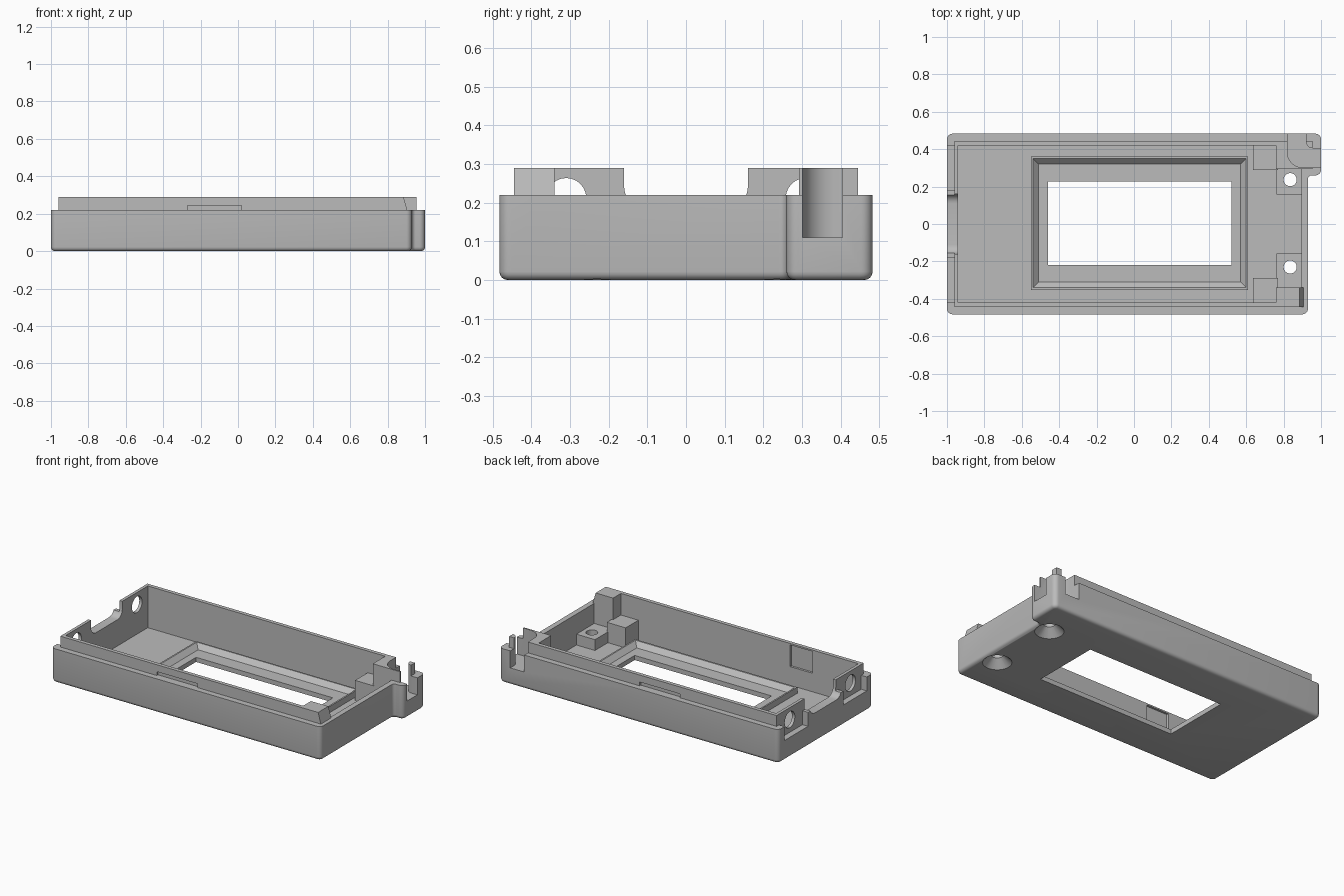
import bpy, bmesh, math
from mathutils import Vector

old = bpy.data.objects.get("Cube")
if old:
    bpy.data.objects.remove(old, do_unlink=True)

grey = bpy.data.materials.new("plain_grey")
grey.use_nodes = True
colour = (0.5, 0.5, 0.5, 1)
grey.diffuse_color = colour
grey.node_tree.nodes["Principled BSDF"].inputs["Base Color"].default_value = colour


def add_object(name, bm):
    bmesh.ops.recalc_face_normals(bm, faces=bm.faces)
    mesh = bpy.data.meshes.new(name)
    bm.to_mesh(mesh)
    bm.free()
    mesh.materials.append(grey)
    obj = bpy.data.objects.new(name, mesh)
    bpy.context.collection.objects.link(obj)
    return obj


def fillet(points, steps=6):
    """Round each corner that carries a radius as its third value."""
    out = []
    for i, p in enumerate(points):
        corner = Vector(p[:2])
        if len(p) < 3:
            out.append(corner)
            continue
        a = (Vector(points[i - 1][:2]) - corner).normalized() * p[2]
        b = (Vector(points[(i + 1) % len(points)][:2]) - corner).normalized() * p[2]
        for k in range(steps + 1):
            t = k / steps * math.pi / 2
            out.append(corner + a * (1 - math.sin(t)) + b * (1 - math.cos(t)))
    return out


def prism(name, points, low, high, axis="z", edge_round=0):
    """Extrude a filleted outline along an axis."""
    place = {"x": lambda p, h: (h, p.x, p.y),
             "y": lambda p, h: (p.x, h, p.y),
             "z": lambda p, h: (p.x, p.y, h)}[axis]
    bm = bmesh.new()
    outline = fillet(points)
    base = bm.faces.new([bm.verts.new(place(p, low)) for p in outline])
    lid = [bm.verts.new(place(p, high)) for p in outline]
    bm.faces.new(lid)
    n = len(lid)
    for i in range(n):
        j = (i + 1) % n
        bm.faces.new((base.verts[i], base.verts[j], lid[j], lid[i]))
    bmesh.ops.recalc_face_normals(bm, faces=bm.faces)
    if edge_round:
        bmesh.ops.bevel(bm, geom=list(base.edges), offset=edge_round,
                        segments=4, profile=0.5, affect="EDGES")
    return add_object(name, bm)


def box(name, x0, x1, y0, y1, z0, z1):
    return prism(name, [(x0, y0), (x1, y0), (x1, y1), (x0, y1)], z0, z1)


def cone(name, r1, r2, x, y, z0, z1):
    bm = bmesh.new()
    bmesh.ops.create_cone(bm, cap_ends=True, segments=32, radius1=r1,
                          radius2=r2, depth=z1 - z0)
    bmesh.ops.translate(bm, verts=bm.verts, vec=(x, y, (z0 + z1) / 2))
    return add_object(name, bm)


def combine(target, tool, operation):
    mod = target.modifiers.new("combine", "BOOLEAN")
    mod.operation, mod.solver, mod.object = operation, "EXACT", tool
    graph = bpy.context.evaluated_depsgraph_get()
    mesh = bpy.data.meshes.new_from_object(target.evaluated_get(graph))
    target.modifiers.clear()
    target.data = mesh
    bpy.data.objects.remove(tool, do_unlink=True)


def add(tool):
    combine(case, tool, "UNION")


def cut(tool):
    combine(case, tool, "DIFFERENCE")


# Outer shell with a corner tab
r = 0.03
case = prism("case_shell", [(-1, -.483, r), (.93, -.483, r), (.93, .26, .02),
                            (1, .26, r), (1, .483, r), (-1, .483, r)],
             0, .22, edge_round=.022)

# Raised lip, then the hollow inside
add(prism("lip", [(-.96, -.445), (.905, -.445), (.905, .293), (.955, .293),
                  (.955, .445), (-.96, .445)], .15, .29))
cut(box("cavity", -.94, .895, -.42, .42, .02, .5))
cut(box("end_opening", .7, .94, -.34, .293, .22, .5))

# Corner blocks, low steps and screw bosses at the tab end
add(box("back_corner_block", .76, .92, .293, .435, .01, .29))
add(box("front_corner_block", .76, .9, -.435, -.34, .01, .29))
for side in (-1, 1):
    ys = sorted((side * .29, side * .43))
    add(box("step_block", .635, .77, *ys, .01, .15))
    ys = sorted((side * .158, side * .345))
    add(box("screw_boss", .762, .91, *ys, .01, .09))
cut(prism("lip_end_slope", [(.905, .22), (.885, .29), (.88, .31), (.95, .31),
                            (.95, .22)], -.46, -.3, "y"))

# Screw holes with countersinks underneath
for y in (-.23, .237):
    cut(cone("screw_hole", .035, .035, .835, y, -.1, .2))
    cut(cone("countersink", .095, .03, .835, y, -.01, .055))

# Curved strap channel around the corner post
cut(prism("strap_channel", [(.82, .6), (.82, .302, .08), (1.1, .302),
                            (1.1, .405), (.92, .405, .035), (.92, .6)], .11, .5))

# Window frame with sloped inner edge and through opening
add(box("window_frame", -.55, .61, -.352, .36, .01, .06))
bm = bmesh.new()
rings = []
for z, grow in ((.03, 0), (.07, .04)):
    rings.append([bm.verts.new((x, y, z)) for x, y in (
        (-.51 - grow, -.31 - grow), (.57 + grow, -.31 - grow),
        (.57 + grow, .32 + grow), (-.51 - grow, .32 + grow))])
    bm.faces.new(rings[-1])
for i in range(4):
    j = (i + 1) % 4
    bm.faces.new((rings[0][i], rings[0][j], rings[1][j], rings[1][i]))
cut(add_object("window_recess", bm))
cut(box("window_opening", -.46, .52, -.218, .228, -.1, .2))

# Cable notch, jack pockets and jack holes at the closed end
cut(prism("cable_notch", [(-.16, .19, .05), (.16, .19, .05), (.16, .5),
                          (-.16, .5)], -1.1, -.9, "x"))
for side in (-1, 1):
    ys = sorted((side * .18, side * .42))
    cut(box("jack_pocket", -1.1, -.96, *ys, .13, .5))
    c, q = side * .31, .052
    cut(prism("jack_hole", [(c - q, .212 - q, q), (c + q, .212 - q, q),
                            (c + q, .212 + q, q), (c - q, .212 + q, q)],
              -1.1, -.9, "x"))
    # Snap slots along both long sides
    ys = sorted((side * .433, side * .5))
    cut(box("snap_slot", -.27, .02, *ys, .22, .245))

# Shallow pocket inside the front wall
cut(box("wall_pocket", -.61, -.45, -.434, -.4, .14, .28))

# Smooth the rounded edges, keep the rest sharp
bpy.ops.object.select_all(action="DESELECT")
case.select_set(True)
bpy.context.view_layer.objects.active = case
bpy.ops.object.shade_smooth_by_angle(angle=math.radians(30))
